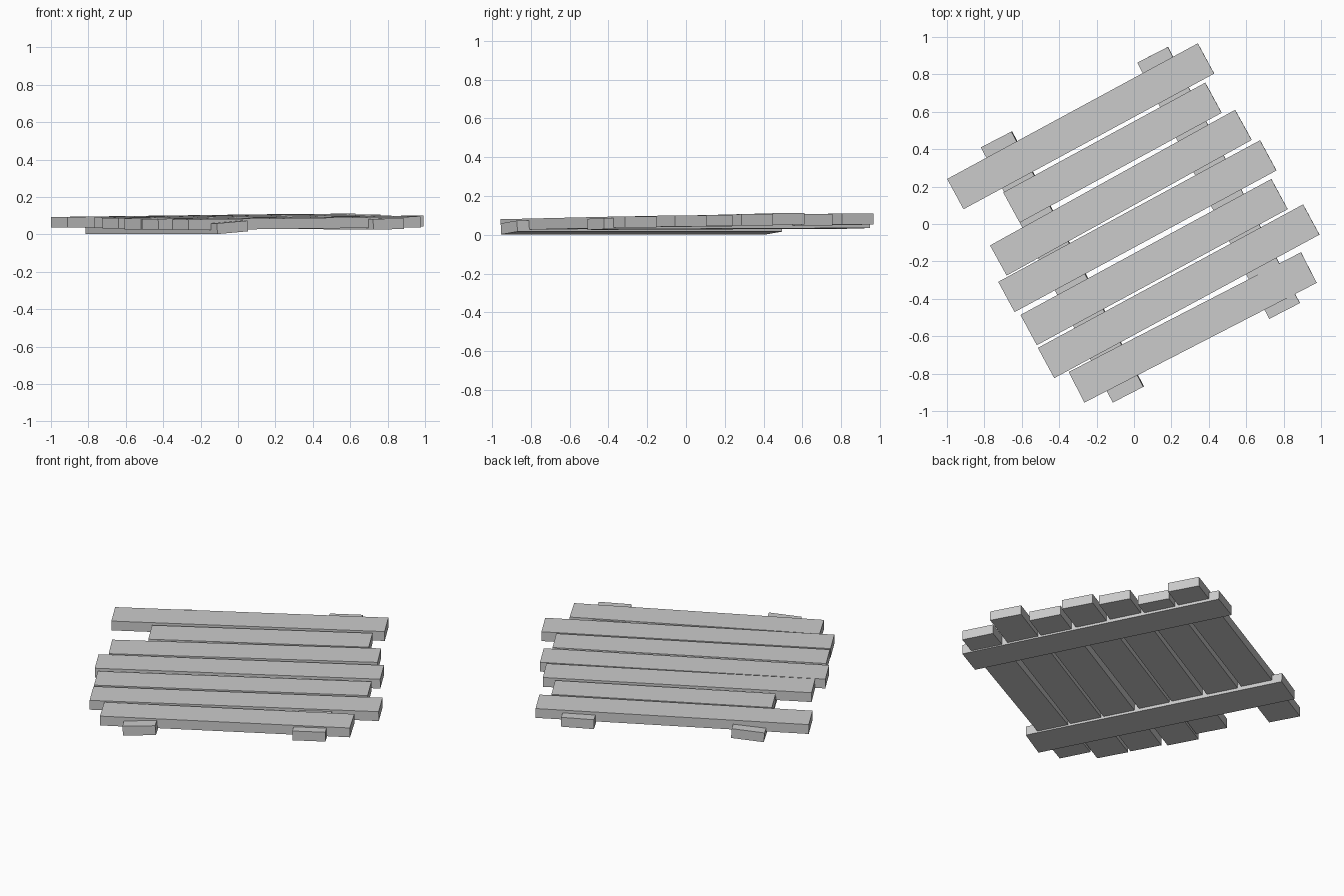
import bpy, bmesh
from mathutils import Vector

if "Cube" in bpy.data.objects:
    bpy.data.objects.remove(bpy.data.objects["Cube"])


def board(name, start, end, top0, top1, width=0.184, thick=0.057, roll=0.0):
    """Box board between two end midpoints; top heights per end, roll = side slope."""
    a = Vector((*start, top0 - thick / 2))
    b = Vector((*end, top1 - thick / 2))
    along = b - a
    x = along.normalized()
    side = Vector((-x.y, x.x, 0)).normalized()
    side.z = roll
    side.normalize()
    up = x.cross(side).normalized()

    bm = bmesh.new()
    bmesh.ops.create_cube(bm, size=1)
    centre = (a + b) / 2
    for v in bm.verts:
        v.co = centre + along * v.co.x + side * width * v.co.y + up * thick * v.co.z
    bmesh.ops.recalc_face_normals(bm, faces=bm.faces)
    mesh = bpy.data.meshes.new(name)
    bm.to_mesh(mesh)
    bm.free()
    obj = bpy.data.objects.new(name, mesh)
    bpy.context.collection.objects.link(obj)
    return obj


# Seven uneven planks: left end, right end, top height at each end
planks = [
    ((-0.955, 0.160), (0.385, 0.885), 0.093, 0.110),
    ((-0.655, 0.088), (0.425, 0.675), 0.090, 0.106),
    ((-0.725, -0.195), (0.585, 0.530), 0.091, 0.111),
    ((-0.682, -0.390), (0.718, 0.367), 0.088, 0.106),
    ((-0.563, -0.567), (0.778, 0.160), 0.084, 0.101),
    ((-0.470, -0.743), (0.948, 0.024), 0.083, 0.100),
    ((-0.307, -0.873), (0.935, -0.233), 0.080, 0.095),
]
for i, (p, q, z0, z1) in enumerate(planks, 1):
    board(f"plank_{i}", p, q, z0, z1)

# Two cross beams under the planks
board("left_beam", (-0.735, 0.453), (-0.030, -0.912), 0.066, 0.066, roll=0.08)
board("right_beam", (0.100, 0.905), (0.805, -0.465), 0.090, 0.084, roll=0.02)
